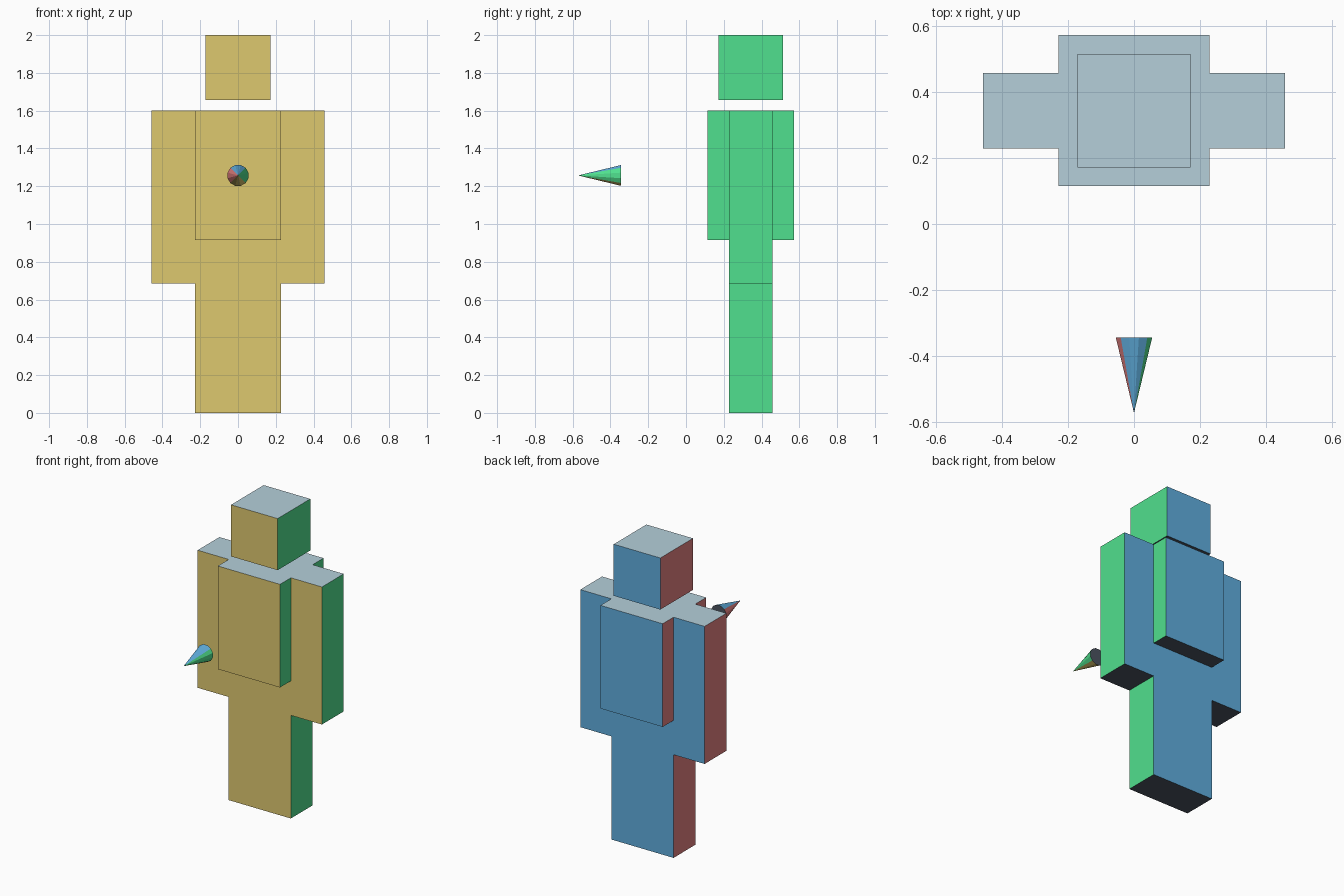
import bpy, bmesh, math
from mathutils import Matrix, Vector

cube = bpy.data.objects.get("Cube")
if cube:
    bpy.data.objects.remove(cube, do_unlink=True)

U = 8 / 35  # grid unit of the blocky figure


def to_linear(c):
    c /= 255
    return c / 12.92 if c <= 0.04045 else ((c + 0.055) / 1.055) ** 2.4


def make_material(name, rgb):
    color = [to_linear(c) for c in rgb] + [1]
    mat = bpy.data.materials.new(name)
    mat.use_nodes = True
    mat.diffuse_color = color
    bsdf = next(n for n in mat.node_tree.nodes if n.type == "BSDF_PRINCIPLED")
    bsdf.inputs["Base Color"].default_value = color
    return mat


# One colour per facing direction
DIRECTIONS = [
    (Vector((1, 0, 0)), make_material("green", (80, 224, 142))),
    (Vector((-1, 0, 0)), make_material("red", (227, 128, 128))),
    (Vector((0, 1, 0)), make_material("blue", (96, 174, 222))),
    (Vector((0, -1, 0)), make_material("yellow", (222, 200, 111))),
    (Vector((0, 0, 1)), make_material("pale_grey", (181, 207, 218))),
    (Vector((0, 0, -1)), make_material("dark_grey", (75, 83, 95))),
]


def finish(name, bm):
    """Colour each face by the direction it faces, then make the object."""
    bm.normal_update()
    for face in bm.faces:
        face.material_index = max(
            range(len(DIRECTIONS)), key=lambda i: face.normal.dot(DIRECTIONS[i][0]))
    mesh = bpy.data.meshes.new(name)
    bm.to_mesh(mesh)
    bm.free()
    for _, mat in DIRECTIONS:
        mesh.materials.append(mat)
    obj = bpy.data.objects.new(name, mesh)
    bpy.context.collection.objects.link(obj)
    return obj


def box(name, x, bottom, size):
    """Block in grid units, standing on its bottom height."""
    bm = bmesh.new()
    bmesh.ops.create_cube(bm, size=1)
    bmesh.ops.scale(bm, vec=Vector(size) * U, verts=bm.verts)
    obj = finish(name, bm)
    obj.location = Vector((x, 1.5, bottom + size[2] / 2)) * U
    return obj


# Figure
box("legs", 0, 0, (2, 1, 4))
box("torso", 0, 4, (2, 2, 3))
for side, x in (("left", 1.5), ("right", -1.5)):
    box(side + "_arm", x, 3, (1, 1, 4))
box("head", 0, 7.25, (1.5, 1.5, 1.5))

# Floating cone, coloured upright and then tipped to point forward
bm = bmesh.new()
bmesh.ops.create_cone(bm, cap_ends=True, segments=12, radius1=U / 4, radius2=0, depth=U)
bmesh.ops.remove_doubles(bm, verts=bm.verts, dist=0.0001)
bmesh.ops.rotate(bm, matrix=Matrix.Rotation(math.radians(15), 3, "Z"), verts=bm.verts)
cone = finish("pointer_cone", bm)
cone.rotation_euler.x = math.radians(90)
cone.location = Vector((0, -2, 5.5)) * U
